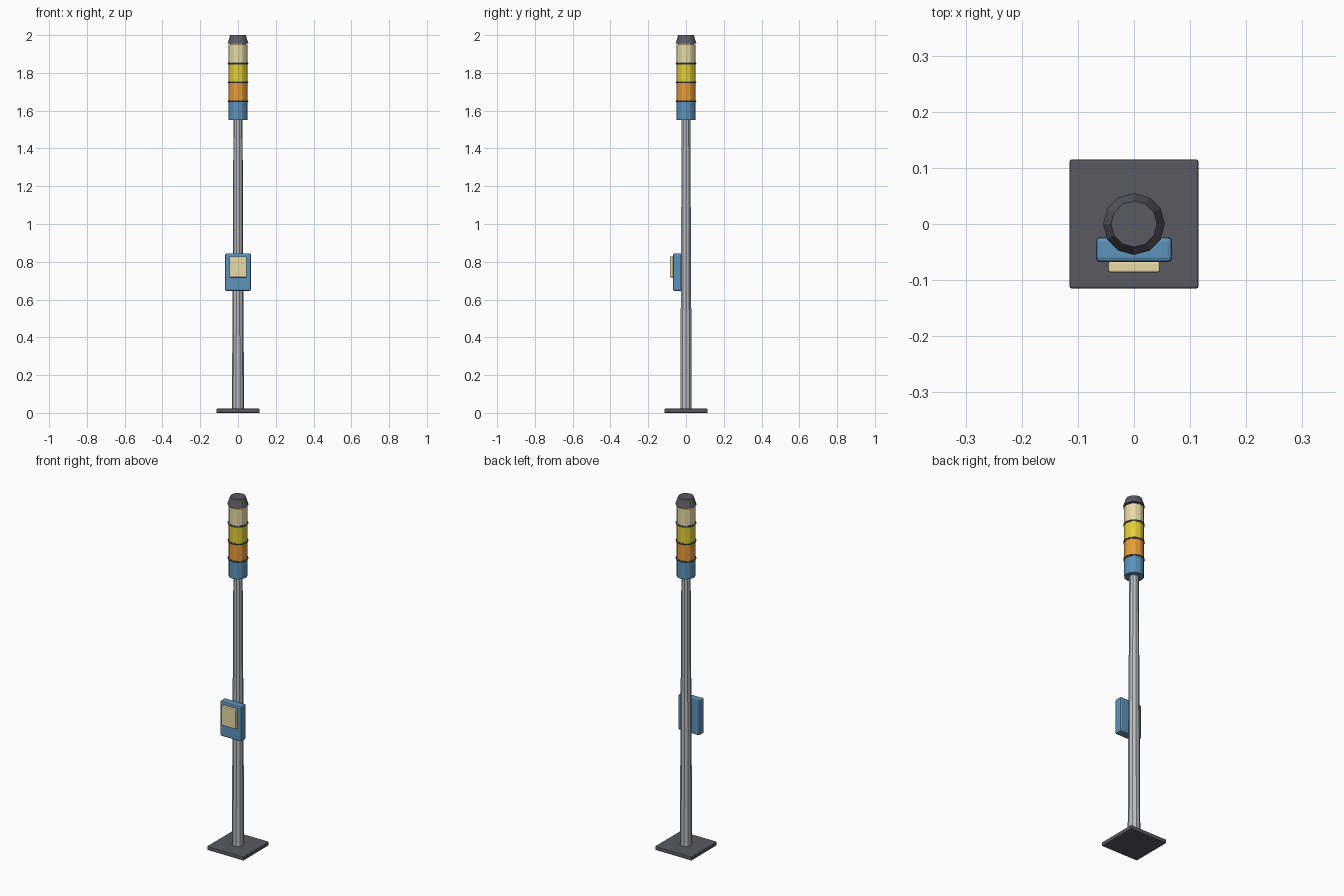
import bpy, math

if "Cube" in bpy.data.objects:
    bpy.data.objects.remove(bpy.data.objects["Cube"])

def material(name, rgb):
    m = bpy.data.materials.new(name)
    m.diffuse_color = (*rgb, 1)
    m.use_nodes = True
    m.node_tree.nodes["Principled BSDF"].inputs["Base Color"].default_value = m.diffuse_color
    return m

DARK = material("dark_grey", (0.10, 0.10, 0.12))
STEEL = material("steel", (0.50, 0.52, 0.54))
BLUE = material("blue", (0.11, 0.29, 0.50))
ORANGE = material("orange", (0.80, 0.33, 0.04))
YELLOW = material("yellow", (0.75, 0.62, 0.04))
CREAM = material("cream", (0.80, 0.70, 0.38))

def finish(name, mat):
    ob = bpy.context.object
    ob.name = name
    ob.data.materials.append(mat)
    return ob

def tube(name, r1, r2, z0, z1, mat, sides=12):
    bpy.ops.mesh.primitive_cone_add(vertices=sides, radius1=r1, radius2=r2, depth=z1 - z0,
                                    location=(0, 0, (z0 + z1) / 2), rotation=(0, 0, math.pi / 2))
    return finish(name, mat)

def box(name, lo, hi, mat, bevel):
    bpy.ops.mesh.primitive_cube_add(size=1, location=[(a + b) / 2 for a, b in zip(lo, hi)])
    ob = finish(name, mat)
    ob.scale = [b - a for a, b in zip(lo, hi)]
    bpy.ops.object.transform_apply(location=False, rotation=False, scale=True)
    mod = ob.modifiers.new("bevel", 'BEVEL')
    mod.width, mod.segments = bevel, 2
    return ob

# Base plate and tapered pole
box("base_plate", (-0.115, -0.115, 0), (0.115, 0.115, 0.022), DARK, 0.004)
tube("pole", 0.032, 0.024, 0.02, 1.56, STEEL, 10)

# Control box with its front panel
box("control_box", (-0.068, -0.068, 0.645), (0.068, -0.023, 0.845), BLUE, 0.008)
box("control_panel", (-0.046, -0.086, 0.718), (0.046, -0.067, 0.828), CREAM, 0.003)

# Stacked lamp segments
for i, (name, mat) in enumerate((("blue", BLUE), ("orange", ORANGE),
                                 ("yellow", YELLOW), ("cream", CREAM))):
    z = 1.55 + 0.1 * i
    tube(name + "_lamp", 0.05, 0.05, z, z + 0.1, mat)
    # Dark separator ring at each joint
    if i:
        bpy.ops.mesh.primitive_torus_add(major_segments=12, minor_segments=6, major_radius=0.05,
                                         minor_radius=0.005, location=(0, 0, z))
        finish(f"separator_ring_{i}", DARK)

# Tapered cap on a short neck
tube("cap_neck", 0.042, 0.042, 1.945, 1.96, CREAM)
tube("cap", 0.055, 0.041, 1.956, 2.0, DARK)
